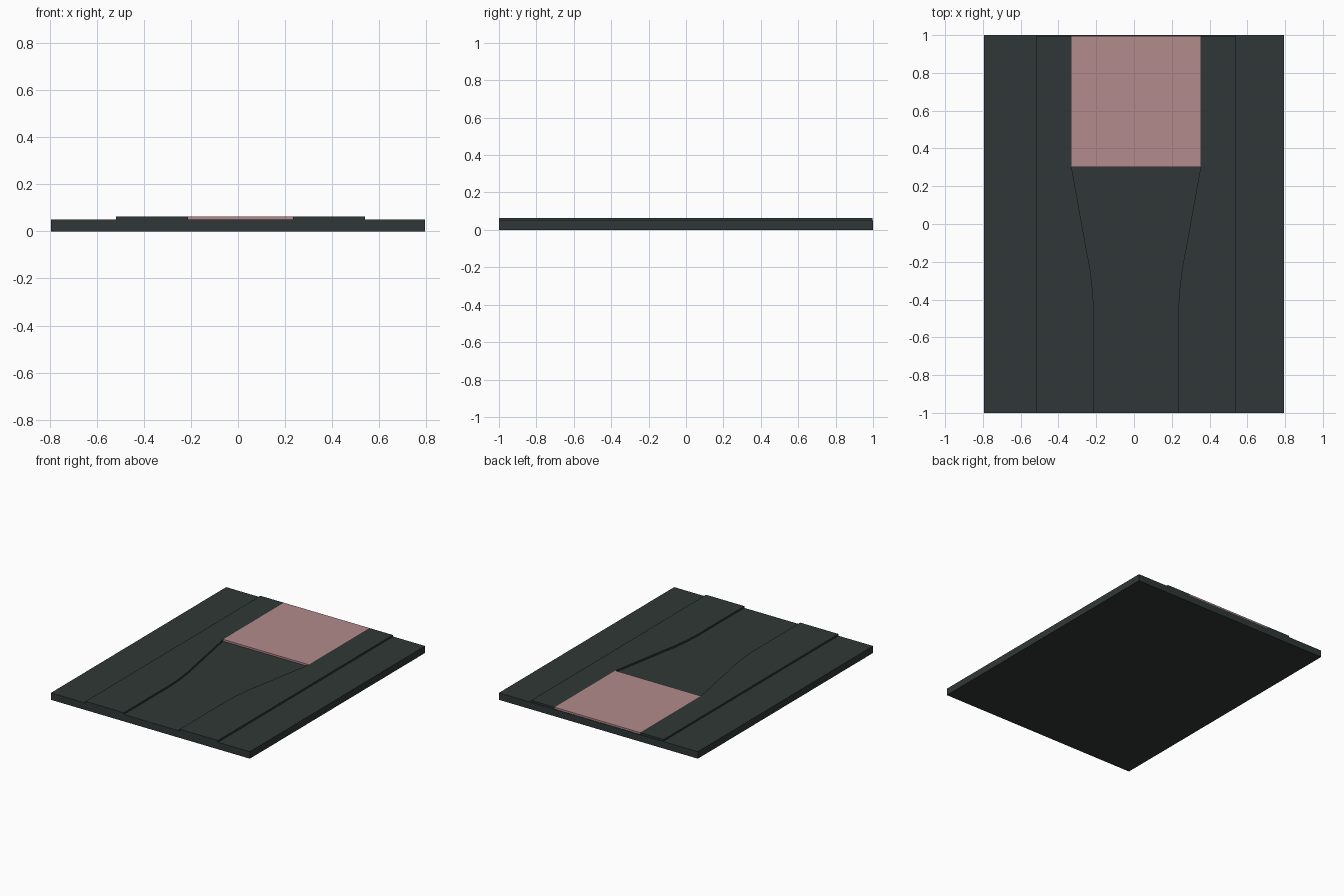
import bpy
import bmesh

cube = bpy.data.objects.get("Cube")
if cube:
    bpy.data.objects.remove(cube, do_unlink=True)


def make_material(name, colour):
    mat = bpy.data.materials.new(name)
    mat.use_nodes = True
    mat.diffuse_color = colour
    mat.node_tree.nodes["Principled BSDF"].inputs["Base Color"].default_value = colour
    return mat


def slab(name, outline, bottom, top, mat):
    """Extrude a flat outline upwards into a solid slab."""
    bm = bmesh.new()
    face = bm.faces.new([bm.verts.new((x, y, bottom)) for x, y in outline])
    result = bmesh.ops.extrude_face_region(bm, geom=[face])
    for item in result["geom"]:
        if isinstance(item, bmesh.types.BMVert):
            item.co.z = top
    bmesh.ops.recalc_face_normals(bm, faces=bm.faces)
    mesh = bpy.data.meshes.new(name)
    bm.to_mesh(mesh)
    bm.free()
    mesh.materials.append(mat)
    obj = bpy.data.objects.new(name, mesh)
    bpy.context.collection.objects.link(obj)
    return obj


def rectangle(x0, x1, y0, y1):
    return [(x0, y0), (x1, y0), (x1, y1), (x0, y1)]


dark = make_material("dark slate", (0.028, 0.039, 0.037, 1))
pink = make_material("dusty pink", (0.45, 0.26, 0.265, 1))

BASE_TOP, TOP = 0.05, 0.063
CENTRE = 0.011      # middle of the raised layer
OUTER, WIDE, NARROW = 0.529, 0.342, 0.223
BACK, STEP = 0.996, 0.303

# Base board
slab("base_board", rectangle(-0.795, 0.795, -1, 1), 0, BASE_TOP, dark)

# Raised side strips, flaring from the narrow channel out to the panel
inner_edge = [(NARROW, -1), (NARROW, -0.47), (0.229, -0.36), (0.243, -0.24),
              (0.262, -0.14), (WIDE, STEP), (WIDE, BACK)]
outline = inner_edge + [(OUTER, BACK), (OUTER, -1)]
for side, sign in (("left", 1), ("right", -1)):
    slab(side + "_strip", [(CENTRE + sign * x, y) for x, y in outline],
         BASE_TOP, TOP, dark)

# Pink panel filling the wide end of the channel
slab("pink_panel", rectangle(CENTRE - WIDE, CENTRE + WIDE, STEP, BACK),
     BASE_TOP, TOP, pink)
